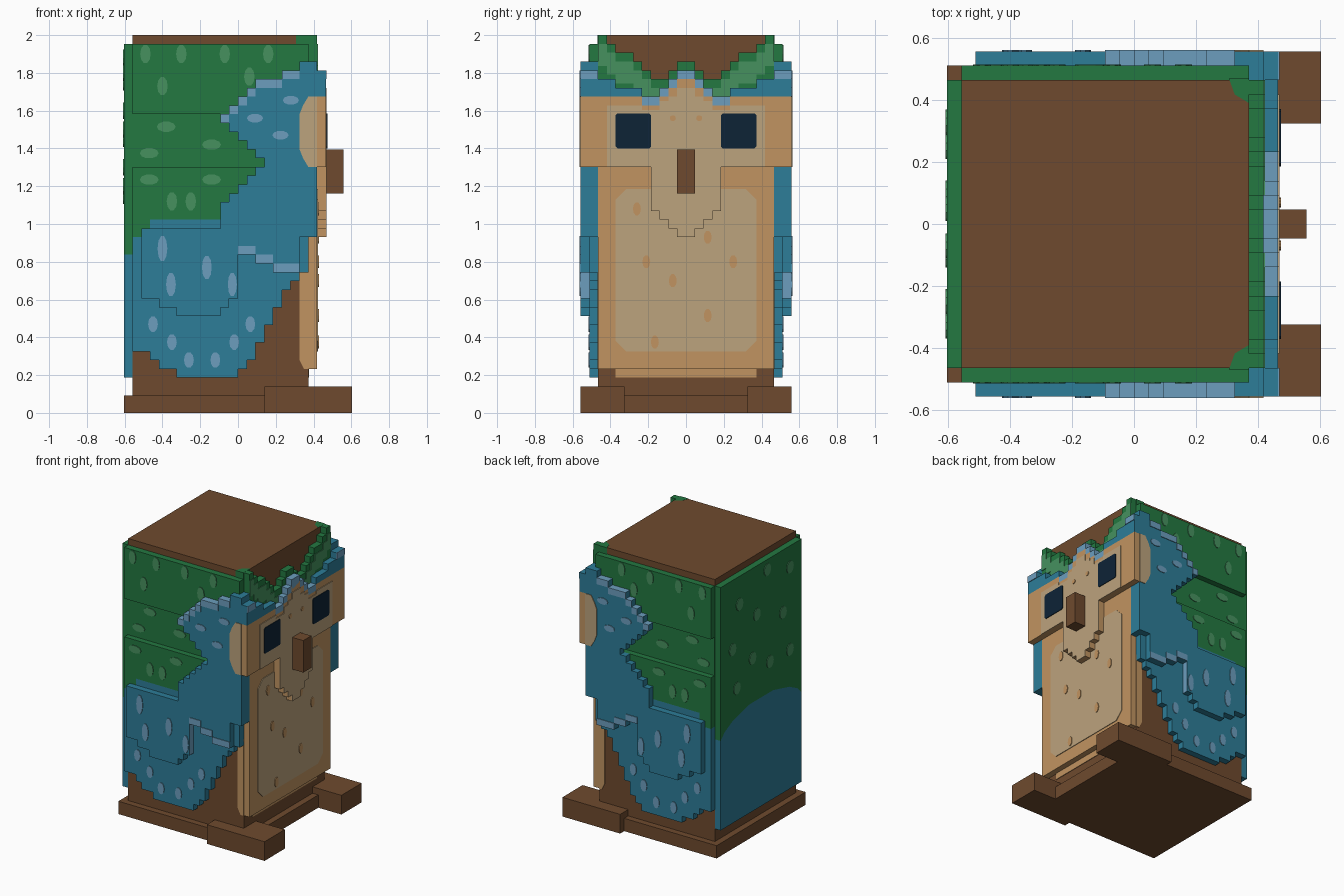
import bpy, bmesh, math
from mathutils import Vector

if "Cube" in bpy.data.objects:
    bpy.data.objects.remove(bpy.data.objects["Cube"], do_unlink=True)

V = 2 / 43        # size of one block; all coordinates below are in blocks
THIN = 0.1        # thickness of painted plates, in blocks


def material(name, rgb):
    lin = [((c / 255 + 0.055) / 1.055) ** 2.4 for c in rgb] + [1]
    m = bpy.data.materials.new(name)
    m.use_nodes = True
    m.diffuse_color = lin
    m.node_tree.nodes["Principled BSDF"].inputs["Base Color"].default_value = lin
    return m


BROWN = material("bark brown", (110, 74, 46))
GREEN = material("leaf green", (35, 120, 65))
LGREEN = material("pale green", (70, 145, 95))
BLUE = material("feather blue", (45, 125, 152))
LBLUE = material("pale blue", (108, 158, 190))
ORANGE = material("warm tan", (193, 148, 97))
TAN = material("light tan", (188, 163, 125))
NAVY = material("eye navy", (13, 35, 54))

PLACE = {"x": lambda p, d: (d, p[0], p[1]),
         "y": lambda p, d: (p[0], d, p[1]),
         "z": lambda p, d: (p[0], p[1], d)}


def prism(name, polys, axis, a, b, mat, mirror=False):
    """Extrude outlines along an axis from a to b, optionally mirrored in y."""
    bm = bmesh.new()
    for poly in polys:
        pts = [p for i, p in enumerate(poly) if p != poly[i - 1]]
        lo = [bm.verts.new(Vector(PLACE[axis](p, a)) * V) for p in pts]
        hi = [bm.verts.new(Vector(PLACE[axis](p, b)) * V) for p in pts]
        bm.faces.new(lo)
        bm.faces.new(hi[::-1])
        for i in range(len(pts)):
            bm.faces.new((lo[i - 1], hi[i - 1], hi[i], lo[i]))
    bmesh.ops.recalc_face_normals(bm, faces=bm.faces)
    me = bpy.data.meshes.new(name)
    bm.to_mesh(me)
    bm.free()
    me.materials.append(mat)
    ob = bpy.data.objects.new(name, me)
    bpy.context.collection.objects.link(ob)
    if mirror:
        mod = ob.modifiers.new("Mirror", 'MIRROR')
        mod.use_axis = (False, True, False)
        mod.use_mirror_merge = False
    return ob


def rect(a0, a1, b0, b1):
    return [(a0, b0), (a1, b0), (a1, b1), (a0, b1)]


def rounded(a0, a1, b0, b1, r):
    return [(a0 + r, b0), (a1 - r, b0), (a1, b0 + r), (a1, b1 - r),
            (a1 - r, b1), (a0 + r, b1), (a0, b1 - r), (a0, b0 + r)]


def oval(x, z, w, h):
    """Spot given in units, returned in blocks."""
    return [((x + w * math.cos(t * math.pi / 5)) / V, (z + h * math.sin(t * math.pi / 5)) / V)
            for t in range(10)]


def steps(levels, start=0):
    """Staircase path, one block per level."""
    return [p for i, z in enumerate(levels) for p in ((start + i, z), (start + i + 1, z))]


def both(levels):
    half = steps(levels)
    return [(-y, z) for y, z in half[::-1]] + half


def band(tops, bottoms):
    return both(tops) + both(bottoms)[::-1]


def side_band(tops, bottoms, start):
    return steps(tops, start) + steps(bottoms, start)[::-1]


# trunk, base slab, feet
prism("body_core", [rect(-12, 8, -10, 10)], "z", 0, 43, BROWN)
prism("base_slab", [rect(-13, 9, -11, 11)], "z", 0, 2, BROWN)
prism("foot", [rect(3, 13, 7, 12)], "z", 0, 3, BROWN, True)

# back cover: blue tail under green
tail_top = [(10, 18), (9, 19), (7, 20), (3, 21), (-3, 21), (-7, 20), (-9, 19), (-10, 18)]
prism("back_blue", [[(-10, 4), (10, 4)] + tail_top], "x", -13, -12, BLUE)
prism("back_green", [tail_top + [(-10, 42), (10, 42)]], "x", -13, -12, GREEN)
back_spots = [oval(y, z, 0.04, 0.045) for y, z in
              ((-.33, 1.8), (-.07, 1.88), (.25, 1.75), (.05, 1.6), (-.25, 1.5), (.33, 1.45),
               (.1, 1.3), (-.1, 1.2), (.28, 1.15), (-.33, 1.2))]
prism("back_spots", back_spots, "x", -13 - THIN, -13, LGREEN)

# side covers, first layer
prism("side_green_top", [rect(-12, 8, 34, 42)], "y", -11, -10, GREEN, True)
prism("side_green_middle", [rect(-12, 8, 28, 34)], "y", -10 - THIN, -10, GREEN, True)
divide = [20, 21] + [22] * 18
prism("side_green_low", [side_band([28] * 20, divide, -12)], "y", -11, -10, GREEN, True)
hem = [7, 7, 6, 5, 5, 4, 4, 4, 4, 4, 4, 4, 5, 6, 8, 10, 12, 14, 15, 16]
prism("side_blue_low", [side_band(divide, hem, -12)], "y", -11, -10, BLUE, True)

# wing and cheek, second layer
wing_outline = [
    (-11, 13), (-9, 13), (-9, 12), (-7, 12), (-7, 11), (-2, 11), (-2, 12), (-1, 12), (-1, 13),
    (0, 13), (0, 18), (2, 18), (2, 17), (4, 17), (4, 16), (7, 16), (7, 20), (9, 20),
    (9, 40), (7, 40), (7, 39), (5, 39), (5, 38), (2, 38), (2, 37), (1, 37), (1, 36), (0, 36),
    (0, 35), (-1, 35), (-1, 34), (-2, 34), (-2, 33), (-1, 33), (-1, 32), (0, 32), (0, 31),
    (1, 31), (1, 30), (2, 30), (2, 29), (3, 29), (3, 28), (2, 28), (2, 27), (1, 27), (1, 26),
    (0, 26), (0, 25), (-1, 25), (-1, 24), (-2, 24), (-2, 21), (-11, 21)]
wing = prism("wing", [wing_outline], "y", -12, -11, BLUE, True)
wing.data.materials.append(LBLUE)
for f in wing.data.polygons:
    c, n = f.center / V, f.normal
    if (n.z > .9 and c.z > 33.5 and c.x < 7) or (n.x > .9 and abs(c.x) < .1 and c.z < 20):
        f.material_index = 1

# pale trims along the cheek top and the wing fold
cheek_top = [34, 35, 36, 37, 38, 38, 38, 39, 39]
prism("cheek_trim", [side_band(cheek_top, [z - 1 for z in cheek_top], -2)],
      "y", -12 - THIN, -12, LBLUE, True)
fold = [19, 19, 18, 18, 17, 17, 17]
prism("wing_fold_trim", [side_band(fold, [z - 1 for z in fold], 0)],
      "y", -12 - THIN, -12, LBLUE, True)
prism("cheek_corner", [rect(8, 9, 10, 11)], "z", 20, 40, BLUE, True)
prism("cheek_patch", [[(8, 28), (9, 28), (9, 36), (8, 36), (7.4, 35), (7, 34),
                       (7, 30), (7.4, 29)]], "y", -12 - THIN, -12, TAN, True)

# side spots: upright or lying ovals at the depth of the layer below them
W, H = 0.028, 0.05
top_spots = [oval(x, z, W, H) for x, z in
             ((-.49, 1.9), (-.3, 1.9), (-.07, 1.9), (.16, 1.9), (-.4, 1.73), (.06, 1.78),
              (-.35, 1.12), (-.25, 1.12))]
top_spots += [oval(x, 1.235, H, W) for x in (-.47, -.14)]
prism("green_spots", top_spots, "y", -11 - THIN, -11, LGREEN, True)
prism("green_spots_middle", [oval(x, z, H, W) for x, z in
                             ((-.38, 1.515), (-.14, 1.42), (-.47, 1.375))],
      "y", -10 - 2 * THIN, -10, LGREEN, True)
prism("hem_spots", [oval(x, z, .026, .043) for x, z in
                    ((-.45, .47), (-.35, .375), (-.26, .28), (-.12, .28), (-.02, .375),
                     (.065, .47))], "y", -11 - THIN, -11, LBLUE, True)
wing_spots = [oval(-.4, .87, .026, .07), oval(-.165, .77, .026, .065),
              oval(-.355, .68, .026, .065), oval(-.03, .68, .024, .065)]
wing_spots += [oval(x, z, .043, .024) for x, z in ((.09, 1.56), (.28, 1.655), (.225, 1.47))]
prism("wing_spots", wing_spots, "y", -12 - THIN, -12, LBLUE, True)

# belly
prism("belly", [rect(-10, 10, 5, 30)], "x", 8, 9, ORANGE)
prism("belly_hem", [rect(-8, 8, 4, 5)], "x", 8, 8 + THIN, ORANGE)
prism("belly_side", [[(7.5, 5), (8, 5), (8, 17), (7, 17), (7, 6)]],
      "y", -10 - THIN, -10, ORANGE, True)
prism("belly_patch", [rounded(-8, 8, 7, 25.5, 1.2)], "x", 9, 9 + THIN, TAN)
prism("belly_freckles", [oval(y, z, .021, .036) for y, z in
                         ((-.26, 1.08), (.115, .93), (-.21, .8), (.25, .8), (-.07, .7),
                          (.115, .515), (-.165, .375))], "x", 9, 9 + 2 * THIN, ORANGE)

# green forehead with a dipped top and a pale stripe
brim = [40, 39, 38, 38, 39, 40, 41, 41, 42, 43]
prism("forehead_green", [band(brim, [30] * 10)], "x", 8, 9, GREEN)
prism("forehead_stripe", [side_band([z - 1 for z in brim[2:]], [z - 3.5 for z in brim[2:]], 2)],
      "x", 9, 9 + THIN, LGREEN, True)
prism("crown_corner", [[(7, 9), (8, 8.4), (8, 10.1), (6.6, 10.1)]], "z", 42, 43.02, GREEN, True)

# face plate with blue brow
face_top = [38, 37, 36, 35, 35, 36, 36, 36, 36, 36, 36, 36]
brow_top = [39, 38, 37, 36, 36, 37, 37, 37, 38, 38, 39, 39]
chin = [20, 21, 22, 23] + [28] * 8
prism("face", [band(face_top, chin)], "x", 9, 10, ORANGE)
prism("brow_middle", [band(brow_top[:5], face_top[:5])], "x", 9, 10, LBLUE)
prism("brow_side", [side_band(brow_top[5:], face_top[5:], 5)], "x", 9, 10, BLUE, True)
prism("brow_corner_trim", [rect(10, 12, 38, 39)], "x", 10, 10 + THIN, LBLUE, True)
prism("face_patch", [band([37, 36, 35.5, 34.5, 34.5, 35, 35, 35, 35], chin[:9])],
      "x", 10, 10 + THIN, TAN)
prism("face_freckles", [oval(.07, 1.56, .016, .016)], "x", 10, 10 + 2 * THIN, ORANGE, True)
prism("eye", [rounded(4, 8, 30.1, 34.1, .2)], "x", 10, 10 + 2 * THIN, NAVY, True)
prism("beak", [rect(-1, 1, 25, 30)], "x", 10, 12, BROWN)
